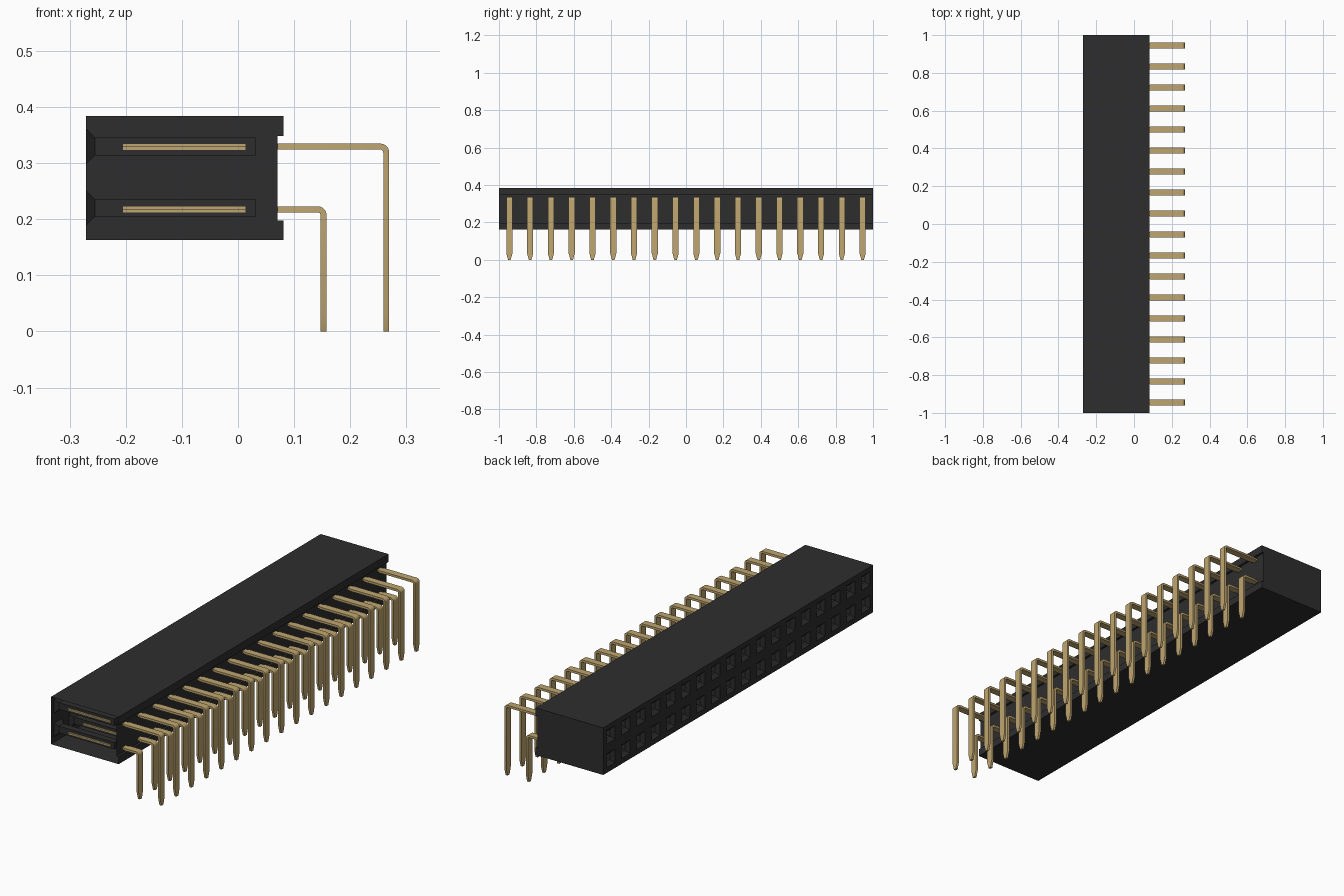
import bpy, bmesh, math

cube = bpy.data.objects.get("Cube")
if cube:
    bpy.data.objects.remove(cube, do_unlink=True)

COUNT = 18
PITCH = 2.0 / COUNT
ROWS = (0.22, 0.33)                 # heights of the socket centres
LEFT, WALL, RIM = -0.271, 0.07, 0.081
BOTTOM, MIDDLE, TOP = 0.163, 0.2735, 0.384


def material(name, rgb, rough):
    m = bpy.data.materials.new(name)
    m.use_nodes = True
    m.diffuse_color = (*rgb, 1)
    b = m.node_tree.nodes["Principled BSDF"]
    b.inputs["Base Color"].default_value = (*rgb, 1)
    b.inputs["Roughness"].default_value = rough
    return m


black = material("black plastic", (0.027, 0.027, 0.027), 0.6)
gold = material("gold metal", (0.52, 0.38, 0.16), 0.4)


def finish(name, bm, mat):
    me = bpy.data.meshes.new(name)
    bm.to_mesh(me)
    bm.free()
    me.materials.append(mat)
    ob = bpy.data.objects.new(name, me)
    bpy.context.collection.objects.link(ob)
    return ob


def loft(bm, rings, cap_start=True, cap_end=True):
    """Join rings of points with quads."""
    loops = [[bm.verts.new(p) for p in r] for r in rings]
    for a, b in zip(loops, loops[1:]):
        for i in range(len(a)):
            j = (i + 1) % len(a)
            bm.faces.new((a[i], a[j], b[j], b[i]))
    if cap_start:
        bm.faces.new(loops[0])
    if cap_end:
        bm.faces.new(loops[-1])


def rect_x(x, y0, y1, z0, z1):
    return [(x, y0, z0), (x, y1, z0), (x, y1, z1), (x, y0, z1)]


def repeat(ob):
    """Repeat a part once per socket column."""
    mod = ob.modifiers.new("columns", 'ARRAY')
    mod.count = COUNT
    mod.use_relative_offset = False
    mod.use_constant_offset = True
    mod.constant_offset_displace = (0, PITCH, 0)


# Housing: grooved shell, with funnel sockets sunk into its left side
profile = [(LEFT, BOTTOM), (RIM, BOTTOM), (RIM, 0.198), (WALL, 0.198),
           (WALL, 0.348), (RIM, 0.348), (RIM, TOP), (LEFT, TOP), (LEFT, MIDDLE)]
bm = bmesh.new()
for k in range(COUNT):
    y0, y1 = -1 + k * PITCH, -1 + (k + 1) * PITCH
    yc = (y0 + y1) / 2
    for (xa, za), (xb, zb) in zip(profile[:7], profile[1:8]):
        bm.faces.new([bm.verts.new(p) for p in
                      ((xa, y0, za), (xb, y0, zb), (xb, y1, zb), (xa, y1, za))])
    for zc, z0, z1 in zip(ROWS, (BOTTOM, MIDDLE), (MIDDLE, TOP)):
        steps = ((LEFT, 0.032), (-0.255, 0.016), (0.031, 0.016))
        rings = [rect_x(LEFT, y0, y1, z0, z1)]
        rings += [rect_x(x, yc - h, yc + h, zc - h, zc + h) for x, h in steps]
        loft(bm, rings, cap_start=False)
for y in (-1, 1):
    bm.faces.new([bm.verts.new((x, y, z)) for x, z in profile])
bmesh.ops.remove_doubles(bm, verts=bm.verts, dist=1e-5)
bmesh.ops.recalc_face_normals(bm, faces=bm.faces)
# The front end is left open
front = [f for f in bm.faces if all(v.co.y < -0.9999 for v in f.verts)]
bmesh.ops.delete(bm, geom=front, context='FACES')
finish("housing", bm, black)

# Contacts: a pair of slim leaves inside each socket
Y0 = -1 + PITCH / 2
for row, zc in zip(("lower", "upper"), (0.2175, 0.3290)):
    bm = bmesh.new()
    for dz in (-0.003, 0.003):
        loft(bm, [rect_x(x, Y0 - 0.0175, Y0 + 0.0175, zc + dz - 0.0024, zc + dz + 0.0024)
                  for x in (-0.205, 0.013)])
    bmesh.ops.recalc_face_normals(bm, faces=bm.faces)
    repeat(finish(row + "_contacts", bm, gold))

# Pins: flat strips bent down through a right angle, with tapered tips
R, T = 0.0105, 0.0053               # bend radius and half thickness
for row, z, x in (("lower", 0.2177, 0.1525), ("upper", 0.3295, 0.2642)):
    path = [(WALL, z, 0, 0.0125), (0.080, z, 0, 0.0125), (0.087, z, 0, 0.0165)]
    for i in range(7):
        a = math.pi / 2 * i / 6
        path.append((x - R + R * math.sin(a), z - R + R * math.cos(a), a, 0.0165))
    path += [(x, 0.035, math.pi / 2, 0.0165), (x, 0, math.pi / 2, 0.007)]
    rings = []
    for px, pz, a, w in path:
        nx, nz = T * math.sin(a), T * math.cos(a)
        rings.append([(px + s * nx, Y0 + t * w, pz + s * nz)
                      for s, t in ((1, -1), (1, 1), (-1, 1), (-1, -1))])
    bm = bmesh.new()
    loft(bm, rings)
    bmesh.ops.recalc_face_normals(bm, faces=bm.faces)
    ob = finish(row + "_pins", bm, gold)
    bpy.ops.object.select_all(action='DESELECT')
    ob.select_set(True)
    bpy.context.view_layer.objects.active = ob
    bpy.ops.object.shade_smooth_by_angle(angle=math.radians(30))
    repeat(ob)
